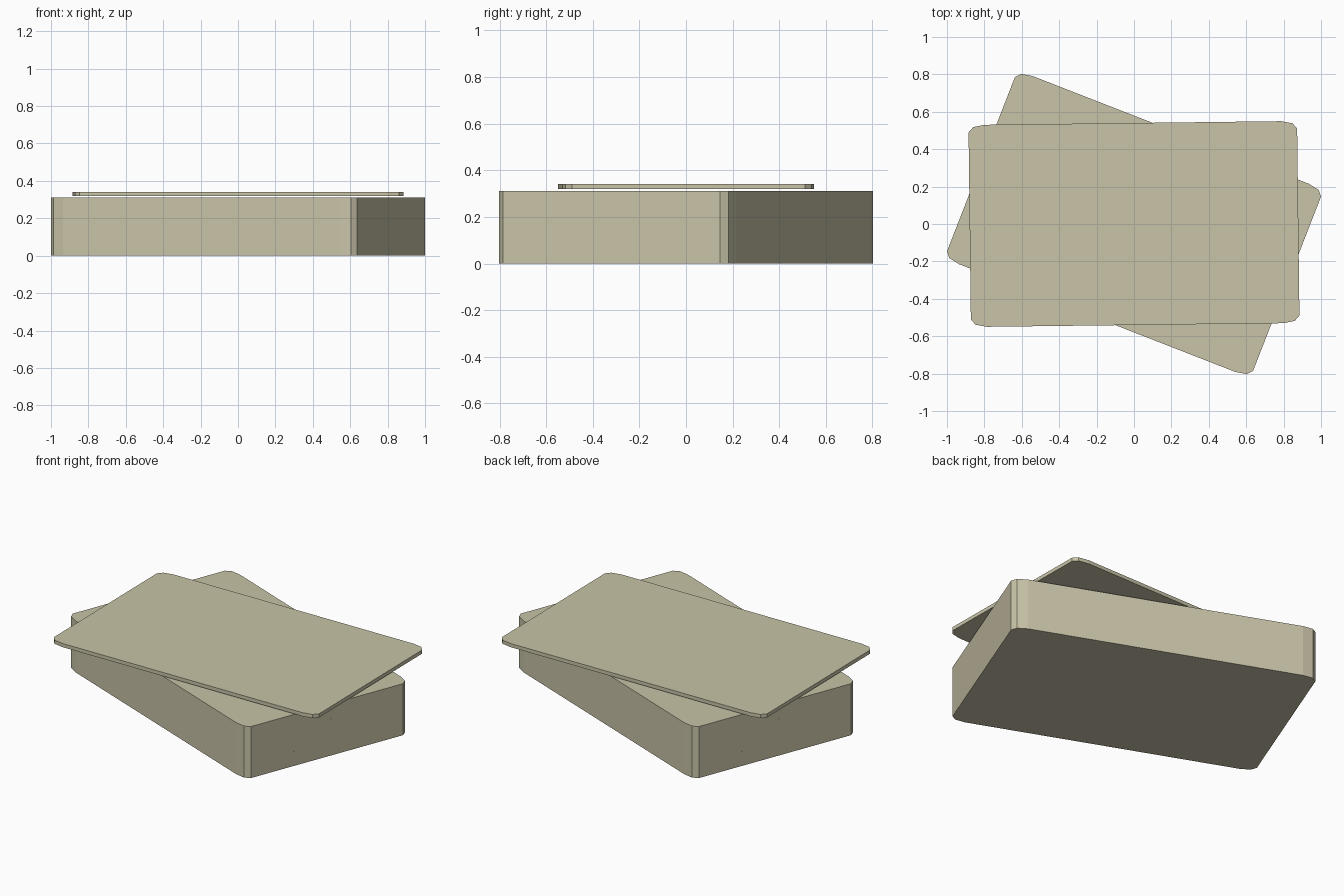
import bpy, bmesh, math

if "Cube" in bpy.data.objects:
    bpy.data.objects.remove(bpy.data.objects["Cube"])

W, H = 0.8785, 0.54      # half length and half width of a card
RX, RY = 0.085, 0.04     # corner radii (stretched along the length)
T = 0.0222               # card thickness
COUNT = 14


def card_outline():
    pts = []
    corners = [(1, 1, 0), (-1, 1, 90), (-1, -1, 180), (1, -1, 270)]
    for sx, sy, start in corners:
        for step in range(3):
            a = math.radians(start + 45 * step)
            pts.append((sx * (W - RX) + RX * math.cos(a),
                        sy * (H - RY) + RY * math.sin(a)))
    return pts


def add_card(name, z, angle):
    bm = bmesh.new()
    base = bm.faces.new([bm.verts.new((x, y, 0)) for x, y in card_outline()])
    top = bmesh.ops.extrude_face_region(bm, geom=[base])
    verts = [g for g in top["geom"] if isinstance(g, bmesh.types.BMVert)]
    bmesh.ops.translate(bm, verts=verts, vec=(0, 0, T))
    bmesh.ops.recalc_face_normals(bm, faces=bm.faces)
    mesh = bpy.data.meshes.new(name)
    bm.to_mesh(mesh)
    bm.free()
    mat = bpy.data.materials.get("card_cream")
    mesh.materials.append(mat)
    obj = bpy.data.objects.new(name, mesh)
    obj.location.z = z
    obj.rotation_euler.z = math.radians(angle)
    bpy.context.collection.objects.link(obj)


cream = bpy.data.materials.new("card_cream")
cream.diffuse_color = (0.58, 0.55, 0.39, 1)
cream.use_nodes = True
cream.node_tree.nodes["Principled BSDF"].inputs["Base Color"].default_value = cream.diffuse_color

# Neatly stacked deck, turned clockwise
for i in range(COUNT):
    add_card(f"stacked_card_{i + 1:02d}", i * T, -21.3)

# Loose card hovering just above the deck
add_card("top_card", 0.319, 0.7)
